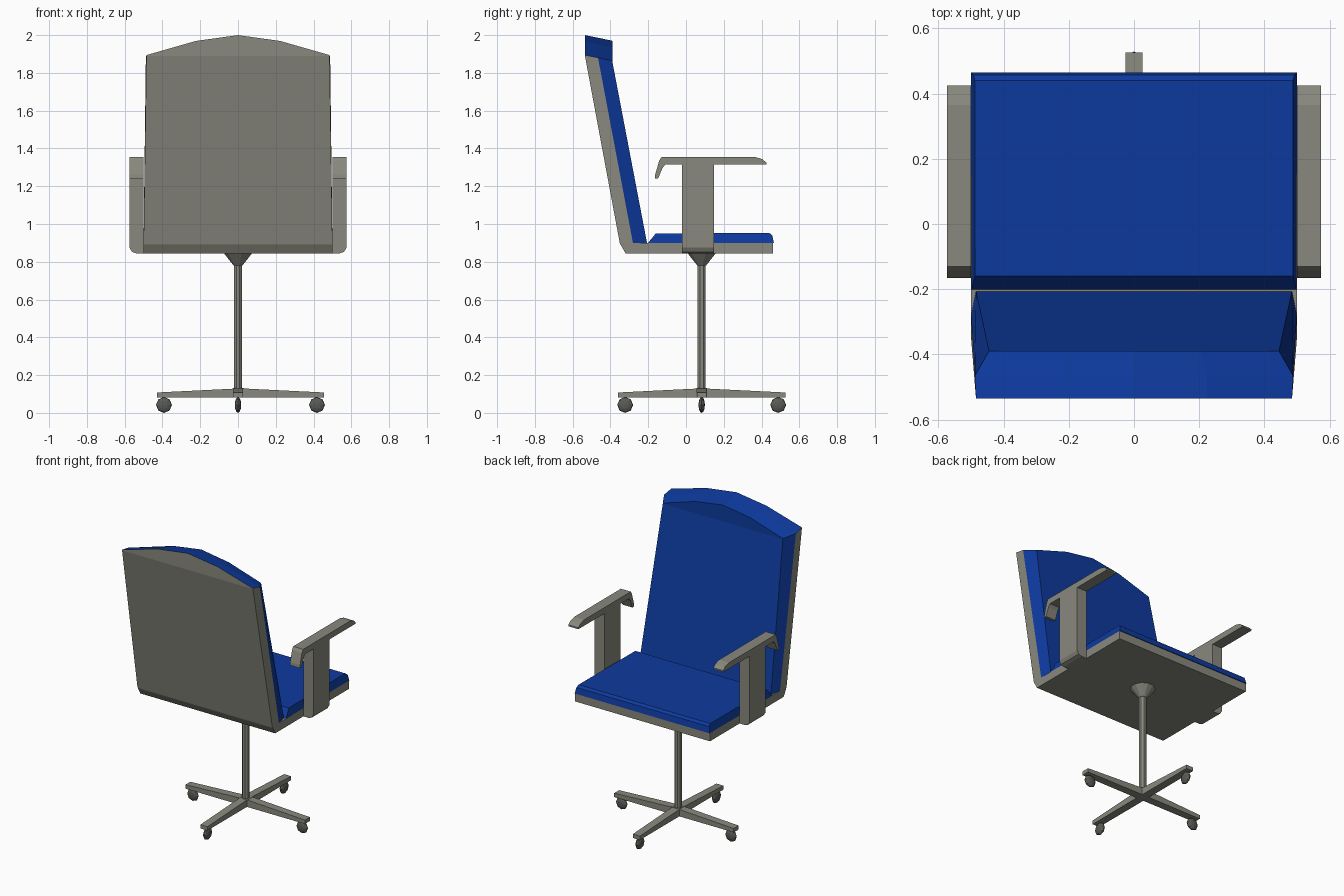
import bpy, bmesh, math
from mathutils import Matrix

if "Cube" in bpy.data.objects:
    bpy.data.objects.remove(bpy.data.objects["Cube"])


def material(name, rgb):
    m = bpy.data.materials.new(name)
    m.diffuse_color = (*rgb, 1)
    m.use_nodes = True
    m.node_tree.nodes["Principled BSDF"].inputs["Base Color"].default_value = m.diffuse_color
    return m


GREY = material("warm grey", (0.25, 0.25, 0.21))
BLUE = material("blue fabric", (0.004, 0.042, 0.34))
DARK = material("dark grey", (0.10, 0.10, 0.09))


def finish(name, bm, *mats):
    bmesh.ops.recalc_face_normals(bm, faces=bm.faces)
    me = bpy.data.meshes.new(name)
    bm.to_mesh(me)
    bm.free()
    ob = bpy.data.objects.new(name, me)
    bpy.context.collection.objects.link(ob)
    for m in mats:
        me.materials.append(m)
    return ob


def loft(name, sections, *mats):
    """Skin between closed loops of 3D points and cap the ends."""
    bm = bmesh.new()
    rings = [[bm.verts.new(p) for p in s] for s in sections]
    n = len(rings[0])
    for a, b in zip(rings, rings[1:]):
        for i in range(n):
            j = (i + 1) % n
            bm.faces.new((a[i], a[j], b[j], b[i]))
    bm.faces.new(rings[0])
    bm.faces.new(rings[-1])
    return finish(name, bm, *mats)


def side_profile(name, pts, x0, x1, mat):
    """Extrude a (y, z) outline along x."""
    return loft(name, [[(x, y, z) for y, z in pts] for x in (x0, x1)], mat)


def back_panel(name, rear, front, *mats):
    """Leaning slab with an arched top; rear and front each hold
    (y, z, half width) at the bottom and at the shoulder."""
    sections = []
    for f, rise in ((-1, 0), (-.46, .075), (0, .106), (.46, .075), (1, 0)):
        (y0, z0, w0), (y1, z1, w1) = rear
        (v0, t0, u0), (v1, t1, u1) = front
        sections.append([(f * w0, y0, z0), (f * w1, y1, z1),
                         (f * w1, y1, z1 + rise + .004),
                         (f * u1, v1, t1 + rise + .004),
                         (f * u1, v1, t1), (f * u0, v0, t0)])
    return loft(name, sections, *mats)


# Seat pan with a chamfered rear edge
side_profile("seat_pan", [(-.32, .845), (.46, .845), (.46, .9), (-.28, .9),
                          (-.35, .9), (-.345, .888)], -.5, .5, GREY)

# Seat cushion, slightly narrower on top
loft("seat_cushion", [
    [(x * k, y, z) for y, z, k in
     ((-.205, .895, 1), (-.16, .95, .975), (.44, .953, .975),
      (.457, .94, .985), (.465, .9, 1))] for x in (-.5, .5)], BLUE)

# Backrest shell: fabric covers its top edge
shell = back_panel("back_shell", [(-.35, .895, .5), (-.535, 1.89, .485)],
                   [(-.28, .895, .5), (-.465, 1.876, .488)], GREY, BLUE)
for p in shell.data.polygons:
    if p.normal.z > .6:
        p.material_index = 1

# Backrest cushion
back_panel("back_cushion", [(-.28, .895, .5), (-.465, 1.876, .488)],
           [(-.205, .892, .485), (-.39, 1.86, .445)], BLUE)

# Arm posts and armrests
REST = [(-.13, 1.355), (.365, 1.355), (.405, 1.343), (.425, 1.325),
        (.425, 1.315), (-.11, 1.315), (-.125, 1.295), (-.147, 1.242),
        (-.165, 1.242), (-.163, 1.262), (-.142, 1.335)]
for side, s in (("left", -1), ("right", 1)):
    side_profile(side + "_armrest", REST, s * .5, s * .574, GREY)
    post = [(.5, .845), (.54, .845), (.562, .853), (.574, .875),
            (.574, 1.32), (.5, 1.32)]
    loft(side + "_arm_post", [[(s * x, y, z) for x, z in post]
                              for y in (-.022, .147)], GREY)

# Pedestal column and flared mount under the seat
CX, CY = 0.0, .083


def turned(name, rings, n, mat):
    loft(name, [[(CX + r * math.cos(2 * math.pi * (i + .5) / n),
                  CY + r * math.sin(2 * math.pi * (i + .5) / n), z)
                 for i in range(n)] for r, z in rings], mat)


turned("column", [(.023, .09), (.023, .79)], 8, GREY)
turned("seat_mount", [(.024, .78), (.078, .846)], 12, GREY)

# Four tapering feet, each with a lens-shaped caster
for i in range(4):
    turn = Matrix.Rotation(i * math.pi / 2, 4, 'Z')
    place = Matrix.Translation((.013 if i % 2 == 0 else 0, CY, 0)) @ turn
    foot = loft(f"foot_{i + 1}", [
        [(r, -w, .082), (r, w, .082), (r, w, top), (r, -w, top)]
        for r, w, top in ((-.02, .027, .131), (.443, .026, .108))], GREY)
    foot.data.transform(place)
    bm = bmesh.new()
    bmesh.ops.create_uvsphere(bm, u_segments=8, v_segments=6, radius=1)
    bmesh.ops.transform(bm, verts=bm.verts, matrix=(
        place @ Matrix.Translation((.405, 0, .042))
        @ Matrix.Diagonal((.042, .017, .042, 1))
        @ Matrix.Rotation(math.pi / 2, 4, 'X')))
    finish(f"caster_{i + 1}", bm, DARK)
